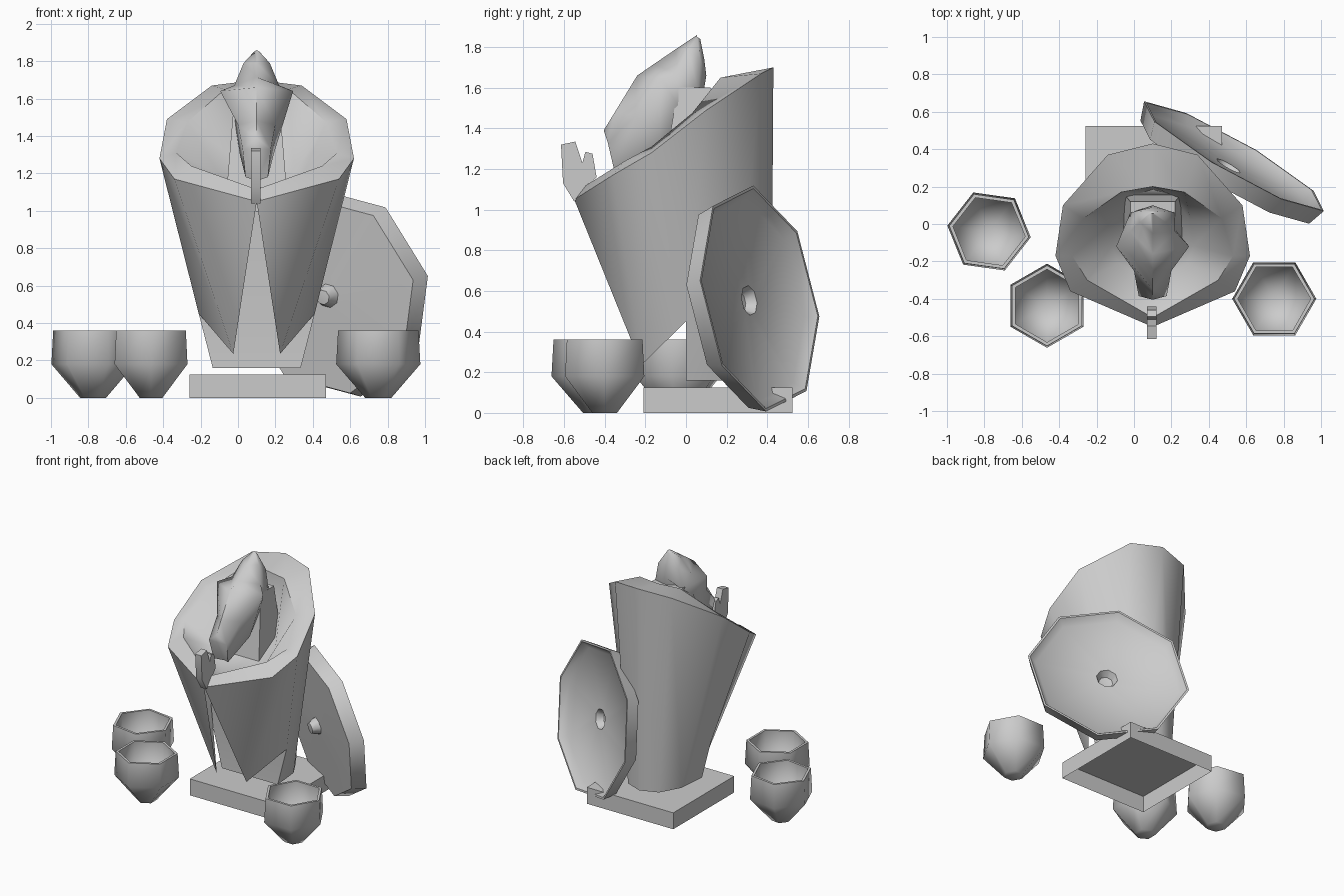
import bpy, math
from math import sin, cos, radians
from mathutils import Matrix, Vector

if "Cube" in bpy.data.objects:
    bpy.data.objects.remove(bpy.data.objects["Cube"])

AX = 0.1  # symmetry axis of the robed figure


def make(name, verts, faces, matrix=None, angle=35):
    me = bpy.data.meshes.new(name)
    me.from_pydata([tuple(v) for v in verts], [], faces)
    me.validate()
    ob = bpy.data.objects.new(name, me)
    bpy.context.collection.objects.link(ob)
    if matrix:
        ob.matrix_world = matrix
    bpy.ops.object.select_all(action='DESELECT')
    ob.select_set(True)
    bpy.context.view_layer.objects.active = ob
    bpy.ops.object.mode_set(mode='EDIT')
    bpy.ops.mesh.select_all(action='SELECT')
    bpy.ops.mesh.remove_doubles(threshold=0.0005)
    bpy.ops.mesh.normals_make_consistent(inside=False)
    bpy.ops.object.mode_set(mode='OBJECT')
    bpy.ops.object.shade_smooth_by_angle(angle=radians(angle))
    return ob


def loft(name, rings, closed=True, caps=(False, False), **kw):
    n = len(rings[0])
    verts = [p for r in rings for p in r]
    faces = [(i*n+j, i*n+(j+1) % n, (i+1)*n+(j+1) % n, (i+1)*n+j)
             for i in range(len(rings)-1) for j in range(n if closed else n-1)]
    if caps[0]:
        faces.append(tuple(range(n)))
    if caps[1]:
        faces.append(tuple(range((len(rings)-1)*n, len(rings)*n)))
    return make(name, verts, faces, **kw)


def lathe(name, profile, sides, phase=0, **kw):
    rings = [[(r*cos(radians(phase)+2*math.pi*k/sides),
               r*sin(radians(phase)+2*math.pi*k/sides), h) for k in range(sides)]
             for r, h in profile]
    return loft(name, rings, **kw)


def mirror_ring(half):
    # half runs from one centre-line point to the other
    return ([(AX+x, y, z) for x, y, z in half] +
            [(AX-x, y, z) for x, y, z in reversed(half[1:-1])])


# base plate, open underneath
x0, x1, y0, y1, h = -0.26, 0.47, -0.21, 0.525, 0.125
loft("base_plate", [[(x0, y0, z), (x1, y0, z), (x1, y1, z), (x0, y1, z)] for z in (0, h)],
     caps=(False, True))

# robe shell: half outline of the top, hem and front flap, mirrored
top = [(0, .43, 1.70), (.24, .37, 1.67), (.48, .10, 1.49),
       (.52, -.17, 1.28), (.44, -.36, 1.17), (0, -.55, 1.05)]
hem = [(0, .42, .16), (.13, .37, .16), (.215, .22, .16), (.235, 0, .16)]
flap = [(.31, 0, .45), (.125, -.22, .235)]
verts, faces = [], []
for s in (1, -1):
    o = len(verts)
    verts += [(AX+s*x, y, z) for x, y, z in top+hem+flap]
    faces += [tuple(o+i for i in f) for f in
              ((0, 1, 7, 6), (1, 2, 8, 7), (2, 3, 10, 8), (8, 10, 9),
               (3, 4, 11, 10), (4, 5, 11))]
make("robe", verts, faces, angle=60)

# broad rolled collar, then the hollow dropping behind the head
collar = [(0, .20, 1.655), (.17, .17, 1.65), (.37, .03, 1.475),
          (.43, -.17, 1.31), (.35, -.30, 1.24), (0, -.50, 1.115)]
floor = [(x*.42, -.06+(y+.06)*.5, 1.12+.25*(y+.2)) for x, y, z in top]
loft("collar_lining", [mirror_ring(r) for r in (top, collar, floor)],
     caps=(False, True), angle=60)

# inner garment behind the front opening
make("inner_garment", [(AX+s*x, y, z) for x, y, z in
                       ((.235, 0, .16), (.31, 0, .45), (.33, -.05, 1.0)) for s in (-1, 1)],
     [(0, 1, 3, 2), (2, 3, 5, 4)])

# long narrow head, lofted from brow to muzzle
head = [
    [(0, .055, 1.86), (.015, .055, 1.85), (.015, .065, 1.84), (0, .07, 1.84)],
    [(0, -.05, 1.79), (.07, .01, 1.79), (.085, .07, 1.74), (0, .09, 1.74)],
    [(0, -.16, 1.715), (.12, -.04, 1.67), (.12, .06, 1.58), (0, .10, 1.66)],
    [(0, -.24, 1.66), (.195, -.12, 1.64), (.12, -.03, 1.50), (0, .06, 1.42)],
    [(0, -.35, 1.48), (.10, -.25, 1.46), (.09, -.13, 1.30), (0, -.06, 1.22)],
    [(0, -.405, 1.39), (.075, -.385, 1.33), (.06, -.35, 1.18), (0, -.30, 1.16)],
]
loft("head", [mirror_ring(r) for r in head], caps=(True, True), angle=70)

# neck sloping into the robe
loft("neck", [mirror_ring([(0, a, z), (w, a, z), (w, b, z), (0, b, z)])
              for w, a, b, z in ((.16, -.12, .17, 1.12), (.12, -.04, .12, 1.60))],
     caps=(True, True))

# flat hand-shaped clasp at the collar
clasp = [(-.55, 1.04), (-.605, 1.13), (-.615, 1.32), (-.545, 1.335), (-.51, 1.23),
         (-.495, 1.285), (-.46, 1.275), (-.44, 1.16)]
loft("clasp", [[(AX+s*.025-.005, y, z) for y, z in clasp] for s in (-1, 1)], caps=(True, True))

# dished eight-sided shield leaning on the robe
nh = Vector((.5, .866, 0))
t = radians(9)
u = Vector((.866, -.5, 0))
v = Vector((0, 0, 1))*cos(t) - nh*sin(t)
n = nh*cos(t) + Vector((0, 0, 1))*sin(t)
m = Matrix((u, v, -n)).transposed().to_4x4()
m.translation = (.51, .32, .555)
lathe("shield", [(0, .12), (.04, .115), (.065, .06), (.535, .05), (.57, -.05),
                 (.555, -.05), (.51, .0), (.075, .01), (.05, .06), (0, .07)],
      8, phase=9, matrix=m, angle=50)

# three hexagonal pots
pot = [(0, 0), (.07, 0), (.225, .18), (.215, .36), (.195, .36), (.195, .19), (0, .05)]
for i, (x, y, a) in enumerate(((-.775, -.04, -8), (-.465, -.437, 30), (.75, -.40, 0))):
    lathe(f"pot_{i+1}", pot, 6, phase=a, matrix=Matrix.Translation((x, y, 0)), angle=62)
